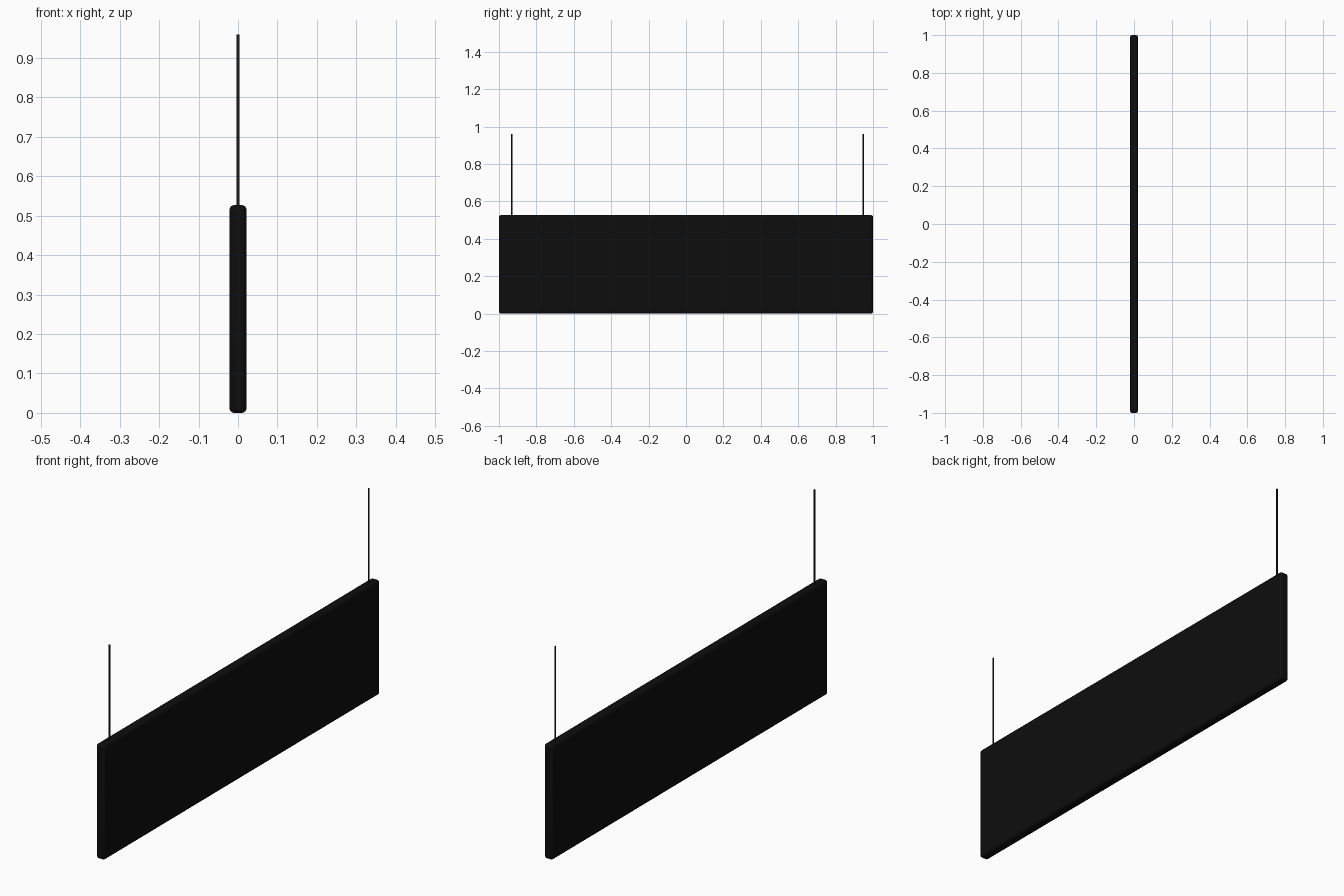
import bpy

if "Cube" in bpy.data.objects:
    bpy.data.objects.remove(bpy.data.objects["Cube"])


def material(name, color):
    m = bpy.data.materials.new(name)
    m.diffuse_color = color
    m.use_nodes = True
    m.node_tree.nodes["Principled BSDF"].inputs["Base Color"].default_value = m.diffuse_color
    return m


black = material("black_felt", (0.004, 0.004, 0.004, 1))
dark = material("dark_wire", (0.012, 0.012, 0.012, 1))

TOP = 0.527

# Hanging panel with softly rounded edges
bpy.ops.mesh.primitive_cube_add(size=1, location=(0, 0, TOP / 2))
panel = bpy.context.object
panel.name = "hanging_panel"
panel.scale = (0.043, 2.0, TOP)
bpy.ops.object.transform_apply(location=False, rotation=False, scale=True)
bevel = panel.modifiers.new("rounded_edges", "BEVEL")
bevel.width = 0.012
bevel.segments = 4
panel.data.materials.append(black)
bpy.ops.object.shade_smooth_by_angle()

# Suspension wires rising from the top edge
WIRE_BOTTOM, WIRE_TOP = TOP - 0.005, 0.96
for name, y in (("front_wire", -0.932), ("back_wire", 0.948)):
    bpy.ops.mesh.primitive_cylinder_add(
        vertices=16, radius=0.0035, depth=WIRE_TOP - WIRE_BOTTOM,
        location=(0, y, (WIRE_TOP + WIRE_BOTTOM) / 2))
    wire = bpy.context.object
    wire.name = name
    wire.data.materials.append(dark)
    bpy.ops.object.shade_smooth_by_angle()
